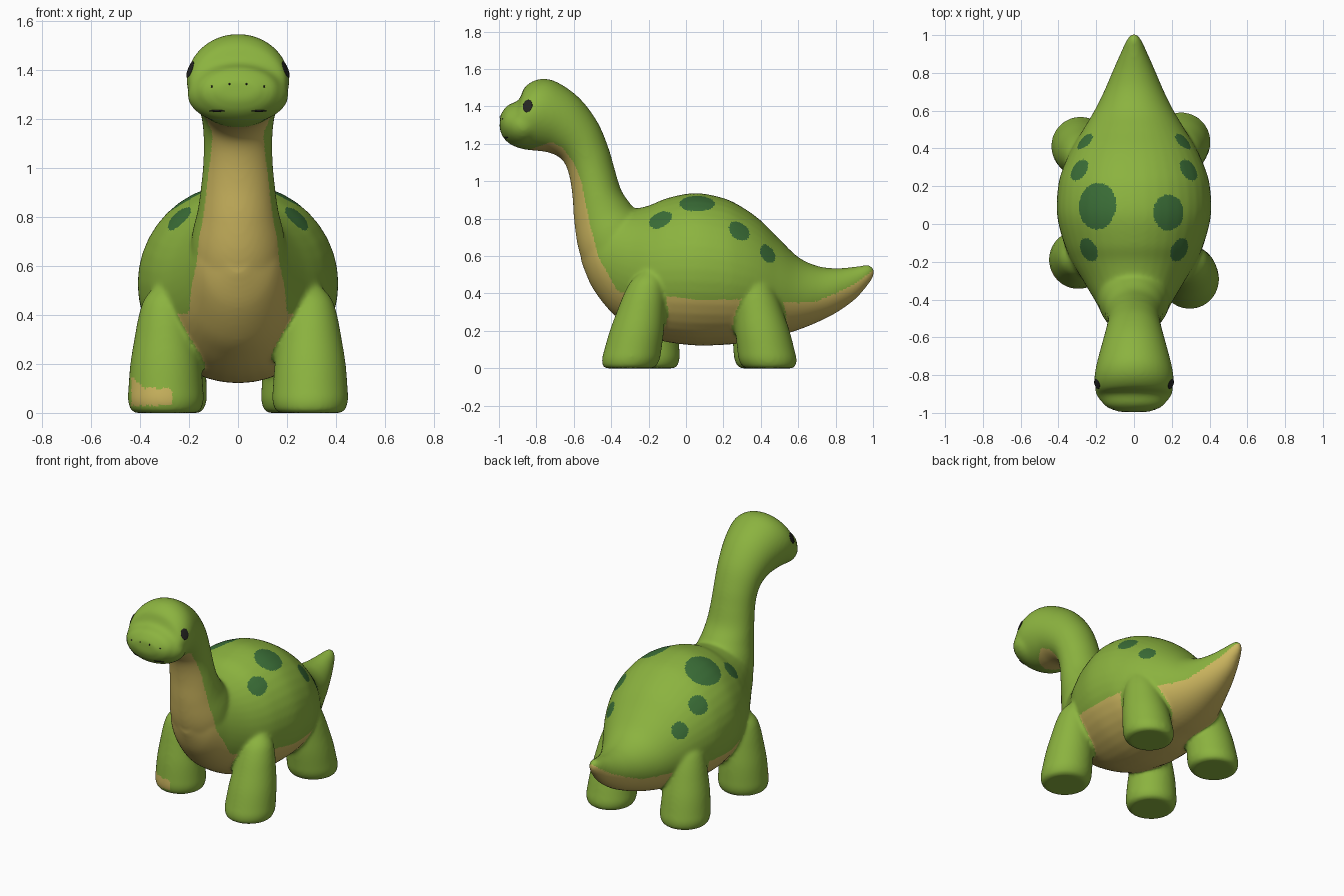
import bpy, bmesh, math
from mathutils import Vector, Matrix

cube = bpy.data.objects.get("Cube")
if cube:
    bpy.data.objects.remove(cube, do_unlink=True)


def material(name, rgb):
    m = bpy.data.materials.new(name)
    m.use_nodes = True
    m.diffuse_color = (*rgb, 1)
    bsdf = m.node_tree.nodes["Principled BSDF"]
    bsdf.inputs["Base Color"].default_value = (*rgb, 1)
    bsdf.inputs["Roughness"].default_value = 0.6
    return m


GREEN = material("skin green", (0.26, 0.45, 0.05))
TAN = material("belly tan", (0.61, 0.47, 0.115))
SPOT = material("spot dark green", (0.043, 0.155, 0.038))
BLACK = material("eye black", (0.018, 0.018, 0.015))


def smooth_path(stations, steps=6):
    """Catmull-Rom interpolation of station tuples."""
    pts = [stations[0], *stations, stations[-1]]
    out = []
    for a, b, c, d in zip(pts, pts[1:], pts[2:], pts[3:]):
        for i in range(steps):
            t = i / steps
            out.append([0.5 * (2 * q + (r - p) * t + (2 * p - 5 * q + 4 * r - s) * t * t
                               + (3 * q - p - 3 * r + s) * t ** 3)
                        for p, q, r, s in zip(a, b, c, d)])
    out.append(list(stations[-1]))
    return out


def loft(bm, stations, sides=40):
    """Skin elliptical rings, each given as (y1, z1, y2, z2, half_width, centre_x)."""
    rings = []
    for y1, z1, y2, z2, w, cx in stations:
        ring = []
        for k in range(sides):
            a = math.tau * k / sides
            t = 0.5 - 0.5 * math.cos(a)
            ring.append(bm.verts.new((cx + w * math.sin(a), y1 + (y2 - y1) * t, z1 + (z2 - z1) * t)))
        rings.append(ring)
    for lo, hi in zip(rings, rings[1:]):
        for k in range(sides):
            n = (k + 1) % sides
            bm.faces.new((lo[k], lo[n], hi[n], hi[k]))
    bm.faces.new(rings[0])
    bm.faces.new(rings[-1])


def lerp_table(table, v):
    """Piecewise linear lookup in (input, output) pairs."""
    if v <= table[0][0]:
        return table[0][1]
    for (a, fa), (b, fb) in zip(table, table[1:]):
        if v <= b:
            return fa + (fb - fa) * (v - a) / (b - a)
    return table[-1][1]


# Torso and tail: y, bottom, top, half width
TORSO = [(-.56, .57, .76, .06), (-.5, .43, .84, .15), (-.4, .30, .85, .21), (-.3, .225, .85, .27),
         (-.2, .17, .87, .33), (-.1, .14, .91, .372), (.05, .122, .937, .408), (.2, .125, .91, .402),
         (.3, .135, .862, .375), (.4, .155, .79, .33), (.5, .175, .69, .27), (.6, .205, .595, .21),
         (.7, .245, .548, .16), (.8, .295, .535, .117), (.9, .365, .543, .073), (.96, .43, .552, .046),
         (.99, .47, .548, .028), (1.006, .5, .53, .012)]
# Neck and head: front point, back point, half width
NECK = [(-.5, .45, -.2, .6, .2), (-.57, .62, -.24, .8, .19), (-.597, .78, -.29, .87, .165),
        (-.607, .92, -.345, .95, .15), (-.622, 1.02, -.38, 1.06, .141), (-.645, 1.09, -.415, 1.18, .141),
        (-.68, 1.13, -.475, 1.32, .152), (-.74, 1.155, -.575, 1.45, .175), (-.8, 1.163, -.70, 1.535, .2),
        (-.85, 1.168, -.79, 1.545, .21), (-.9, 1.18, -.86, 1.505, .2), (-.94, 1.2, -.895, 1.435, .183),
        (-.975, 1.23, -.955, 1.405, .15), (-.997, 1.28, -.993, 1.355, .08)]
# Legs: foot x, foot y, top x, top y
LEGS = [(.295, -.305, .295, -.2), (-.295, -.19, -.295, -.18),
        (.25, .445, .245, .355), (-.285, .42, -.265, .35)]
LEG_RADII = [(0, .125), (.012, .143), (.05, .155), (.1, .153), (.2, .145), (.3, .129),
             (.4, .11), (.47, .085), (.53, .03)]

bm = bmesh.new()
loft(bm, smooth_path([(y, b, y, t, w, 0) for y, b, t, w in TORSO]))
loft(bm, smooth_path([(*s, 0) for s in NECK]))
# Rounded snout
bmesh.ops.create_uvsphere(bm, u_segments=40, v_segments=24, radius=1,
                          matrix=Matrix.Translation((0, -.87, 1.3)) @ Matrix.Diagonal((.207, .127, .122, 1)))
leg_rings = []
for fx, fy, tx, ty in LEGS:
    stations = []
    for z, r in LEG_RADII:
        t = z / .5
        x, y = fx + (tx - fx) * t, fy + (ty - fy) * t
        stations.append((y - r, z, y + r, z, r, x))
    path = smooth_path(stations)
    loft(bm, path)
    leg_rings.append([(x, (y1 + y2) / 2, z, r) for y1, z, y2, _, r, x in path])
bmesh.ops.recalc_face_normals(bm, faces=bm.faces)
mesh = bpy.data.meshes.new("body")
bm.to_mesh(mesh)
bm.free()
body = bpy.data.objects.new("body", mesh)
bpy.context.collection.objects.link(body)

# Fuse the parts into one soft skin
remesh = body.modifiers.new("fuse", "REMESH")
remesh.mode = "VOXEL"
remesh.voxel_size = 0.01
remesh.use_smooth_shade = True
soften = body.modifiers.new("soften", "SMOOTH")
soften.factor = 0.5
soften.iterations = 14
bpy.context.view_layer.objects.active = body
body.select_set(True)
for name in ("fuse", "soften"):
    bpy.ops.object.modifier_apply(modifier=name)
mesh = body.data
mesh.materials.clear()
for m in (GREEN, TAN, SPOT):
    mesh.materials.append(m)

# Colour borders: chest edge y by height, belly edge z by length
CHEST = [(.3, -.2), (.42, -.37), (.6, -.47), (.8, -.52), (1, -.56), (1.1, -.6), (1.18, -.66), (1.21, -.72)]
BELLY = [(-.5, .42), (-.1, .385), (.1, .365), (.3, .37), (.6, .35), (.7, .36), (.8, .4),
         (.9, .45), (.97, .5), (1, .53)]
# Spots: centre, radius along y, radius across
SPOTS = [(.18, .06, .875, .095, .09), (-.195, .095, .87, .125, .112)]
for side in (1, -1):
    SPOTS += [(side * .245, -.14, .8, .066, .062), (side * .29, .285, .735, .062, .063),
              (side * .265, .44, .615, .052, .055)]


def on_leg(p):
    if p.z > .53:
        return False
    for rings in leg_rings:
        x, y, z, r = min(rings, key=lambda q: abs(q[2] - p.z))
        if math.hypot(p.x - x, p.y - y) < r + .016:
            return True
    return False


def on_toe_patch(p):
    if p.y > -.2 or not -.435 < p.x < -.27:
        return False
    return .03 < p.z < .1 + max(0, -.385 - p.x)


def colour_of(p):
    for x, y, z, ry, rp in SPOTS:
        if ((p.y - y) / ry) ** 2 + ((p.x - x) ** 2 + (p.z - z) ** 2) / rp ** 2 < 1:
            return 2
    if p.z > 1.21 - .35 * max(0, -.72 - p.y):
        return 0
    if p.y < lerp_table(CHEST, p.z) or p.z < lerp_table(BELLY, p.y):
        return int(not on_leg(p) or on_toe_patch(p))
    return 0


for f in mesh.polygons:
    f.material_index = colour_of(f.center)
    f.use_smooth = True


# Face details: thin discs laid on the skin
def disc(name, x, y, z, width, height):
    _, loc, normal, _ = body.closest_point_on_mesh(Vector((x, y, z)))
    n = normal.normalized()
    side = Vector((0, 0, 1)).cross(n).normalized()
    up = n.cross(side)
    rot = Matrix((side, up, n)).transposed().to_4x4()
    b = bmesh.new()
    bmesh.ops.create_uvsphere(b, u_segments=24, v_segments=12, radius=1,
                              matrix=Matrix.Translation(loc) @ rot @ Matrix.Diagonal((width, height, .004, 1)))
    me = bpy.data.meshes.new(name)
    b.to_mesh(me)
    b.free()
    me.materials.append(BLACK)
    for f in me.polygons:
        f.use_smooth = True
    bpy.context.collection.objects.link(bpy.data.objects.new(name, me))


for side, label in ((1, "left"), (-1, "right")):
    disc(label + "_eye", side * .19, -.845, 1.4, .027, .036)
    disc(label + "_nostril", side * .035, -1, 1.345, .004, .004)
    disc(label + "_nostril_outer", side * .11, -.99, 1.335, .004, .004)
    disc(label + "_mouth_corner", side * .085, -.96, 1.235, .034, .004)
